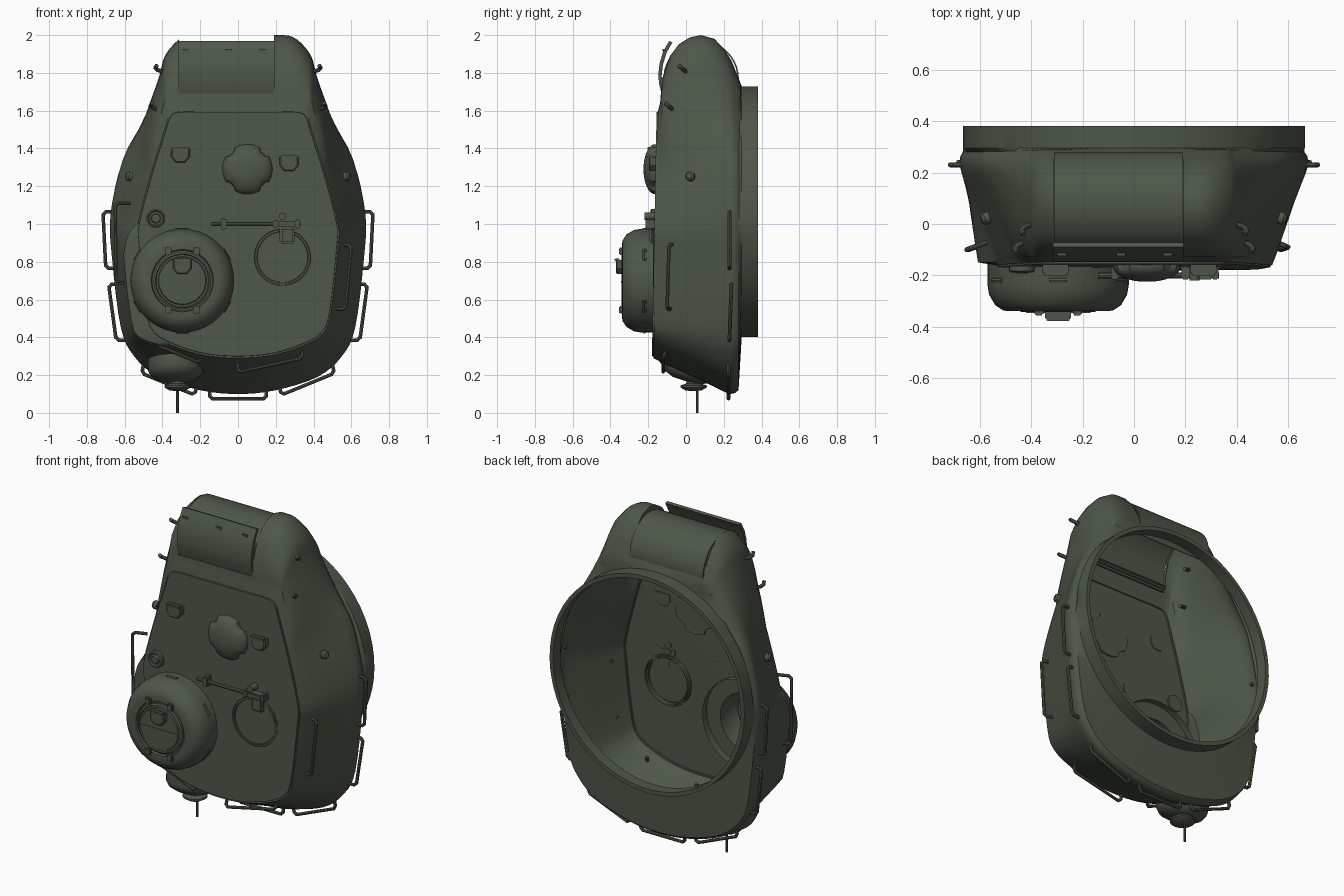
import bpy, bmesh, math
from mathutils import Vector

if "Cube" in bpy.data.objects:
    bpy.data.objects.remove(bpy.data.objects["Cube"], do_unlink=True)

olive = bpy.data.materials.new("olive_green")
olive.use_nodes = True
olive.diffuse_color = (0.076, 0.094, 0.066, 1)
olive.node_tree.nodes["Principled BSDF"].inputs["Base Color"].default_value = olive.diffuse_color


def activate(ob):
    bpy.ops.object.select_all(action='DESELECT')
    ob.select_set(True)
    bpy.context.view_layer.objects.active = ob


def finish(bm, name, angle=35):
    bmesh.ops.recalc_face_normals(bm, faces=bm.faces[:])
    me = bpy.data.meshes.new(name)
    bm.to_mesh(me)
    bm.free()
    ob = bpy.data.objects.new(name, me)
    bpy.context.collection.objects.link(ob)
    me.materials.append(olive)
    activate(ob)
    bpy.ops.object.shade_smooth_by_angle(angle=math.radians(angle))


def skin(loops):
    bm = bmesh.new()
    rings = [[bm.verts.new(p) for p in loop] for loop in loops]
    n = len(rings[0])
    for a, b in zip(rings, rings[1:]):
        for i in range(n):
            j = (i + 1) % n
            bm.faces.new((a[i], a[j], b[j], b[i]))
    return bm, rings


def loft(name, loops, caps=True):
    bm, rings = skin(loops)
    if caps:
        bm.faces.new(rings[0])
        bm.faces.new(rings[-1])
    finish(bm, name)


def lathe(name, profile, loc, axis=(0, -1, 0), n=32, caps=True):
    # profile holds (radius, distance along axis)
    q = Vector((0, 0, 1)).rotation_difference(Vector(axis))
    turn = [2 * math.pi * i / n for i in range(n)]
    loft(name, [[Vector(loc) + q @ Vector((r * math.cos(a), r * math.sin(a), d))
                 for a in turn] for r, d in profile], caps)


def circle(x, z, r, n=40):
    return [(x + r * math.cos(2 * math.pi * i / n), z + r * math.sin(2 * math.pi * i / n)) for i in range(n)]


def box(name, loc, size, bevel=0.0):
    bm = bmesh.new()
    bmesh.ops.create_cube(bm, size=1)
    for v in bm.verts:
        v.co = Vector(loc) + Vector([c * s for c, s in zip(v.co, size)])
    if bevel:
        bmesh.ops.bevel(bm, geom=bm.edges[:], offset=bevel, segments=2, affect='EDGES')
    finish(bm, name)


def tube(name, pts, r=0.01):
    cu = bpy.data.curves.new(name, 'CURVE')
    cu.dimensions = '3D'
    cu.bevel_depth, cu.bevel_resolution, cu.use_fill_caps = r, 2, True
    sp = cu.splines.new('POLY')
    sp.points.add(len(pts) - 1)
    for p, c in zip(sp.points, pts):
        p.co = (*c, 1)
    ob = bpy.data.objects.new(name, cu)
    bpy.context.collection.objects.link(ob)
    cu.materials.append(olive)
    activate(ob)
    bpy.ops.object.convert(target='MESH')
    bpy.ops.object.shade_smooth_by_angle(angle=math.radians(40))


def rail(name, a, b, leg):
    # bar with two legs and softened corners
    a, b, leg = Vector(a), Vector(b), Vector(leg)
    d, k = (b - a).normalized() * 0.015, leg.normalized() * 0.015
    tube(name, [a + leg, a + k, a + d, b - d, b + k, b + leg])


def outline(half, sub=4):
    # mirror the half outline and round it with a Catmull-Rom curve
    full = [Vector(p) for p in half] + [Vector((-x, z)) for x, z in half[-2:0:-1]]
    n, out = len(full), []
    for i in range(n):
        p0, p1, p2, p3 = (full[(i + k) % n] for k in (-1, 0, 1, 2))
        for s in range(sub):
            t = s / sub
            out.append(0.5 * (2 * p1 + (p2 - p0) * t + (2 * p0 - 5 * p1 + 4 * p2 - p3) * t ** 2
                              + (3 * p1 - p0 - 3 * p2 + p3) * t ** 3))
    return out


roof = outline([(0, 1.6), (.18, 1.6), (.31, 1.6), (.36, 1.58), (.385, 1.51), (.41, 1.43), (.46, 1.27), (.53, 1.0),
                (.53, .88), (.49, .52), (.44, .41), (.33, .35), (.18, .305), (0, .29)])
belly = outline([(0, 2.0), (.18, 2.0), (.29, 1.99), (.375, 1.91), (.42, 1.80), (.497, 1.61), (.61, 1.34),
                 (.675, 1.05), (.665, .8), (.62, .45), (.55, .30), (.42, .19), (.2, .12), (0, .10)])


def clamp(v):
    return min(1, max(0, v))


def section(y, t, tn, scale=1.0):
    # blends roof and belly outlines; the nose has its own blend tn,
    # and the right wall bulges out beside the cupola
    pts = []
    for r, b in zip(roof, belly):
        te = t + (tn - t) * clamp((r.y - 1.3) / .25)
        if t > 0 and r.x < -.3:
            te += (1 - te) * .55 * clamp((1.0 - r.y) / .1) * clamp((r.y - .36) / .1)
        p = r.lerp(b, te)
        pts.append(Vector((p.x * scale, y + .019 * (p.y - 1) * (1 - te), 1.05 + (p.y - 1.05) * scale)))
    return pts


def ring(y, r):
    pts = []
    for p in belly:
        d = Vector((p.x, p.y - 1.065)).normalized() * r
        pts.append(Vector((d.x, y, 1.065 + d.y)))
    return pts


CX, CZ = -.295, .70     # cupola centre

# Hollow cast shell: raised roof plate, sloped walls, open ring at the back
levels = [(-.159, 0, 0), (-.148, .03, .1), (-.135, .07, .42), (-.09, .19, .72), (-.04, .31, .88),
          (.02, .46, .97), (.08, .6, 1), (.15, .79, .95), (.2, .93, .81), (.235, 1, .66),
          (.262, .97, .48), (.28, .89, .36)]
lip = [section(y, 0, 0, s) for y, s in ((-.167, .978), (-.167, .986), (-.159, .988))]
bm, rings = skin(lip + [section(*l) for l in levels] + [ring(.295, .664), ring(.38, .664),
                                                        ring(.38, .64), ring(.31, .64)])

# Roof surface with the cupola opening
hole = [bm.verts.new((x, -.167 + .019 * (z - 1), z)) for x, z in circle(CX, CZ, .18)]
edges = [bm.edges.new((hole[i - 1], hole[i])) for i in range(len(hole))]
edges += [bm.edges.get((rings[0][i - 1], rings[0][i])) for i in range(len(rings[0]))]
bmesh.ops.triangle_fill(bm, edges=edges, use_beauty=True, normal=(0, -1, 0))

# Recess in the nose for the gun mount, with its edges turned inward
for co, no in (((-.312, 0, 0), (1, 0, 0)), ((.19, 0, 0), (1, 0, 0)), ((0, 0, 1.69), (0, 0, 1)), ((0, .25, 0), (0, 1, 0))):
    faces = [f for f in bm.faces if f.calc_center_median().z > 1.6]
    geom = faces + list({e for f in faces for e in f.edges}) + list({v for f in faces for v in f.verts})
    bmesh.ops.bisect_plane(bm, geom=geom, plane_co=co, plane_no=no, dist=1e-5)
gone = []
for f in bm.faces:
    c = f.calc_center_median()
    if -.312 < c.x < .19 and c.z > 1.69 and c.y < .25:
        gone.append(f)
bmesh.ops.delete(bm, geom=gone, context='FACES')
rim = [e for e in bm.edges if e.is_boundary and all(v.co.z > 1.6 and v.co.y < .285 for v in e.verts)]
for v in bmesh.ops.extrude_edge_only(bm, edges=rim)["geom"]:
    if isinstance(v, bmesh.types.BMVert):
        d = Vector((v.co.y - .08, v.co.z - 1.77)).normalized() * .18
        v.co.y, v.co.z = .08 + d.x, 1.77 + d.y
finish(bm, "shell")

# Arched gun mount and curved cover
sweep = [math.radians(-20 + 225 * i / 24) for i in range(25)]
arch = [(r * math.cos(a), r * math.sin(a)) for r, order in ((.2, sweep), (.192, sweep[::-1])) for a in order]
loft("gun_mount_arch", [[Vector((x, .08 + y, 1.77 + z)) for y, z in arch] for x in (-.311, .189)])
arc = [(-.128, 1.685), (-.142, 1.74), (-.147, 1.79), (-.14, 1.85), (-.122, 1.91), (-.09, 1.968)]
cover = arc + [(y + .018, z - .006) for y, z in reversed(arc)]
loft("mount_cover", [[Vector((x, y, z)) for y, z in cover] for x in (-.314, .192)])
for x in (-.28, -.05, .13):
    box("cover_bolt", (x, -.118, 1.92), (.035, .012, .012))

# Commander cupola with hatch, hinges, periscope and vision slits
lathe("cupola", [(.275, .055), (.275, .16), (.268, .2), (.245, .24), (.215, .26), (.195, .264),
                 (.165, .264), (.16, .25), (.15, .25), (.18, .2), (.18, .095)], (CX, -.075, CZ), n=40, caps=False)
lathe("cupola_hatch", [(.152, 0), (.152, .035), (.142, .04), (.138, .034), (.128, .034), (.124, .04)],
      (CX, -.302, CZ), n=40)
box("hatch_split", (CX, -.342, CZ - .005), (.25, .006, .008))
for x in (-.075, .075):
    for z in (-.155, .155):
        box("hatch_hinge", (CX + x, -.343, CZ + z), (.035, .025, .04), .005)
for i in range(6):
    a = math.radians(30 + 60 * i)
    mid = Vector((CX + .268 * math.cos(a), -.22, CZ + .268 * math.sin(a)))
    side = Vector((-math.sin(a), 0, math.cos(a))) * .035
    tube("vision_slit", [mid - side, mid + side], .012)


def periscope(x, z, y, depth):
    # shield-shaped block with a visor
    shape = [(-.05, .03), (.05, .03), (.05, -.015), (.025, -.045), (-.025, -.045), (-.05, -.015)]
    loft("periscope", [[Vector((x + a * s, d, z + b * s)) for a, b in shape]
                       for d, s in ((y, 1), (y - depth, 1), (y - depth - .006, .85))])
    box("periscope_visor", (x, y - depth, z + .03), (.09, .025, .015), .003)


periscope(CX, CZ + .08, -.335, .03)
periscope(-.305, 1.37, -.155, .035)
periscope(.27, 1.325, -.155, .035)

# Ventilator dome with four notches in its rim
steps = [math.pi / 2 * i / 8 for i in range(8)]
dome = [(.132, -.155, .87)] + [(.132 * math.cos(a), -.165 - .06 * math.sin(a), .87 + .13 * math.sin(a)) for a in steps]
loops = []
for r, y, notch in dome:
    loop = []
    for x, z in circle(0, 0, r, 48):
        k = notch if abs(abs(x) - abs(z)) < .2 * r else 1
        loop.append(Vector((.05 + x * k, y, 1.29 + z * k)))
    loops.append(loop)
loft("ventilator_dome", loops)

# Flush loader hatch, its hinge bar and the signal port
HX, HZ = .235, .825
for r in (.155, .142):
    lathe("loader_hatch_rim", [(r, 0), (r, .015), (r - .006, .018), (r - .009, .012), (r - .009, 0)],
          (HX, -.158, HZ), n=40, caps=False)
tube("hinge_bar", [(-.14, -.2, 1.0), (.33, -.2, 1.0)], .011)
for x, w, h in ((-.075, .03, .06), (.2, .03, .04), (.26, .09, .03), (.315, .025, .045)):
    box("hinge_block", (x, -.19, 1.0), (w, .05, h), .005)
box("hinge_arm", (.26, -.18, .94), (.08, .03, .09), .012)
lathe("hinge_lug", [(.02, 0), (.02, .06)], (.235, -.16, 1.04), n=12)
lathe("signal_port", [(.05, 0), (.05, .025), (.042, .03), (.036, .022), (.026, .022), (.022, .035)],
      (-.435, -.158, 1.03), n=24)

# Parts on both sides: pistol plugs, lifting hooks, side rails
for s in (-1, 1):
    lathe("pistol_plug", [(.025, 0), (.025, .02), (.015, .03)], (s * .565, .025, 1.25), (s, -.3, .2), 16)
    for x, y, z in ((.4, -.01, 1.815), (.425, -.08, 1.615)):
        tube("lifting_hook", [(s * (x - .04), y + .02, z - .02), (s * (x + .025), y, z),
                              (s * (x + .038), y - .015, z + .012), (s * (x + .03), y - .03, z + .025)], .011)
    rail("side_rail_front", (s * .715, .23, 1.065), (s * .7, .23, .765), (-s * .06, 0, 0))
    rail("side_rail_rear", (s * .685, .24, .68), (s * .645, .23, .385), (-s * .05, 0, 0))
    rail("rear_corner_rail", (s * .23, .225, .095), (s * .51, .225, .21), (-s * .012, 0, .05))
rail("upper_rail_left", (.6, -.09, .89), (.57, -.1, .55), (-.05, .02, 0))
rail("upper_rail_right", (-.65, -.1, 1.11), (-.645, -.1, .69), (.08, .03, 0))
rail("rear_rail", (-.15, .225, .075), (.15, .225, .075), (0, 0, .05))
rail("roof_edge_rail_left", (0, -.12, .215), (.34, -.12, .29), (0, .02, .06))
rail("roof_edge_rail_right", (-.53, -.13, .4), (-.2, -.13, .265), (0, .03, .05))

# Antenna mount at the rear
lathe("antenna_blister", [(.15, -.06), (.145, 0), (.125, .03), (.08, .05), (.02, .055)],
      (-.33, .02, .22), (0, -.25, -1))
lathe("antenna_base", [(.03, -.05), (.04, 0), (.07, .01), (.07, .02), (.045, .035), (.012, .04)],
      (-.32, .04, .155), (0, 0, -1))
tube("antenna", [(-.32, .06, .14), (-.32, .06, 0)], .007)
